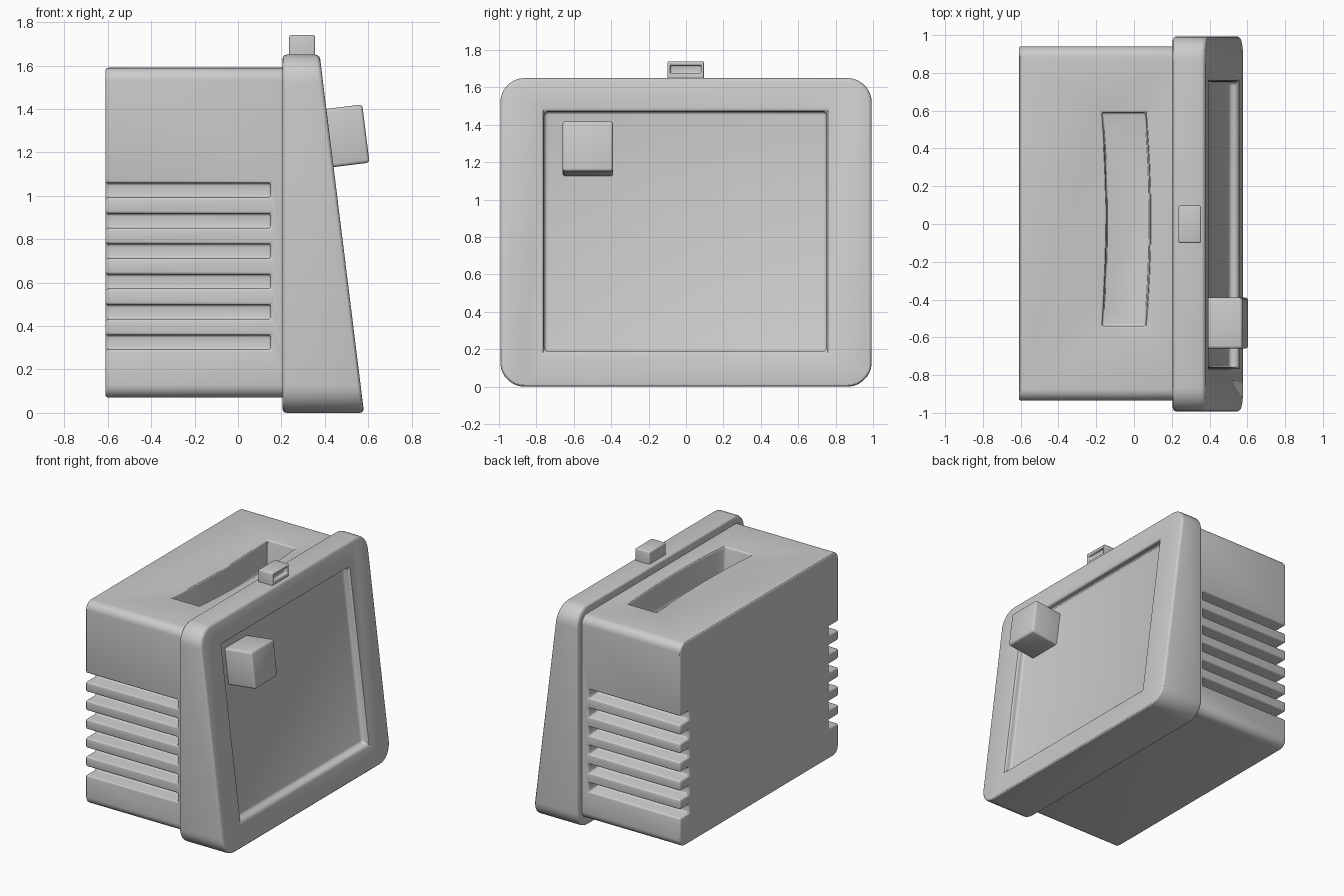
import bpy, bmesh
from math import cos, sin, pi, atan

if "Cube" in bpy.data.objects:
    bpy.data.objects.remove(bpy.data.objects["Cube"])

grey = bpy.data.materials.new("plain grey")
grey.use_nodes = True
grey.diffuse_color = (0.6, 0.6, 0.6, 1)
grey.node_tree.nodes["Principled BSDF"].inputs["Base Color"].default_value = (0.6, 0.6, 0.6, 1)

SLOPE = 0.124


def face_x(z, offset=0.0):
    """Position of the sloping front panel at a height."""
    return 0.376 + (1.65 - z) * SLOPE + offset


def rounded(y0, y1, z0, z1, r=0.0, steps=7):
    """Rectangle outline in y and z with rounded corners."""
    if r == 0:
        return [(y0, z0), (y1, z0), (y1, z1), (y0, z1)]
    corners = [(y1 - r, z1 - r), (y0 + r, z1 - r), (y0 + r, z0 + r), (y1 - r, z0 + r)]
    return [(cy + r * cos((q + i / steps) * pi / 2), cz + r * sin((q + i / steps) * pi / 2))
            for q, (cy, cz) in enumerate(corners) for i in range(steps + 1)]


def solid(name, loop_pairs):
    """Mesh object from pairs of matching end loops."""
    bm = bmesh.new()
    for a, b in loop_pairs:
        va, vb = [bm.verts.new(p) for p in a], [bm.verts.new(p) for p in b]
        bm.faces.new(va)
        bm.faces.new(vb)
        for i in range(len(va)):
            j = (i + 1) % len(va)
            bm.faces.new((va[i], va[j], vb[j], vb[i]))
    bmesh.ops.recalc_face_normals(bm, faces=bm.faces)
    mesh = bpy.data.meshes.new(name)
    bm.to_mesh(mesh)
    bm.free()
    mesh.materials.append(grey)
    obj = bpy.data.objects.new(name, mesh)
    bpy.context.collection.objects.link(obj)
    return obj


def along_x(outline, back, front):
    """End loops of a prism along x; each end is a function of height."""
    return ([(back(z), y, z) for y, z in outline], [(front(z), y, z) for y, z in outline])


def at(x):
    return lambda z: x


def apply(obj, mod):
    bpy.ops.object.select_all(action='DESELECT')
    obj.select_set(True)
    bpy.context.view_layer.objects.active = obj
    bpy.ops.object.modifier_apply(modifier=mod.name)


def cut(obj, cutter):
    mod = obj.modifiers.new("cut", 'BOOLEAN')
    mod.operation, mod.solver, mod.object = 'DIFFERENCE', 'EXACT', cutter
    apply(obj, mod)
    bpy.data.objects.remove(cutter)


def soften(obj, width):
    mod = obj.modifiers.new("soft edges", 'BEVEL')
    mod.width, mod.segments, mod.limit_method = width, 3, 'ANGLE'
    apply(obj, mod)
    bpy.ops.object.shade_smooth_by_angle()


# Rear housing with side vents open at the back
housing = solid("housing", [along_x(rounded(-0.935, 0.94, 0.07, 1.59, 0.06), at(-0.61), at(0.26))])
vents = []
for i in range(6):
    z = 0.325 + i * 0.14
    for y0, y1 in ((-1.1, -0.825), (0.83, 1.1)):
        vents.append(along_x(rounded(y0, y1, z - 0.033, z + 0.033), at(-0.8), at(0.15)))
cut(housing, solid("vent_cutter", vents))

# Curved hand grip sunk into the top
STEPS = 12
spine = [(0.025 * (1 - (2 * i / STEPS - 1) ** 2), -0.54 + 1.13 * i / STEPS) for i in range(STEPS + 1)]
grip = [(0.06 + x, y) for x, y in spine] + [(x - 0.17, y) for x, y in reversed(spine)]
cut(housing, solid("grip_cutter", [([(x, y, 1.39) for x, y in grip], [(x, y, 1.8) for x, y in grip])]))
soften(housing, 0.012)

# Sloping front frame with a recessed panel
frame = solid("front_frame", [along_x(rounded(-0.993, 0.993, 0.0, 1.65, 0.13), at(0.205), face_x)])
cut(frame, solid("panel_cutter", [along_x(rounded(-0.758, 0.752, 0.19, 1.47),
                                          lambda z: face_x(z, -0.055), lambda z: face_x(z, 0.2))]))
soften(frame, 0.02)

# Top tab with a small slot
tab = solid("top_tab", [along_x(rounded(-0.1, 0.097, 1.6, 1.74), at(0.236), at(0.355))])
cut(tab, solid("slot_cutter", [along_x(rounded(-0.083, 0.08, 1.675, 1.718), at(0.33), at(0.5))]))
soften(tab, 0.008)

# Block standing square on the panel
bpy.ops.mesh.primitive_cube_add(size=0.27, location=(0.455, -0.525, 1.27), rotation=(0, -atan(SLOPE), 0))
block = bpy.context.object
block.name = "panel_block"
block.data.materials.append(grey)
soften(block, 0.015)
